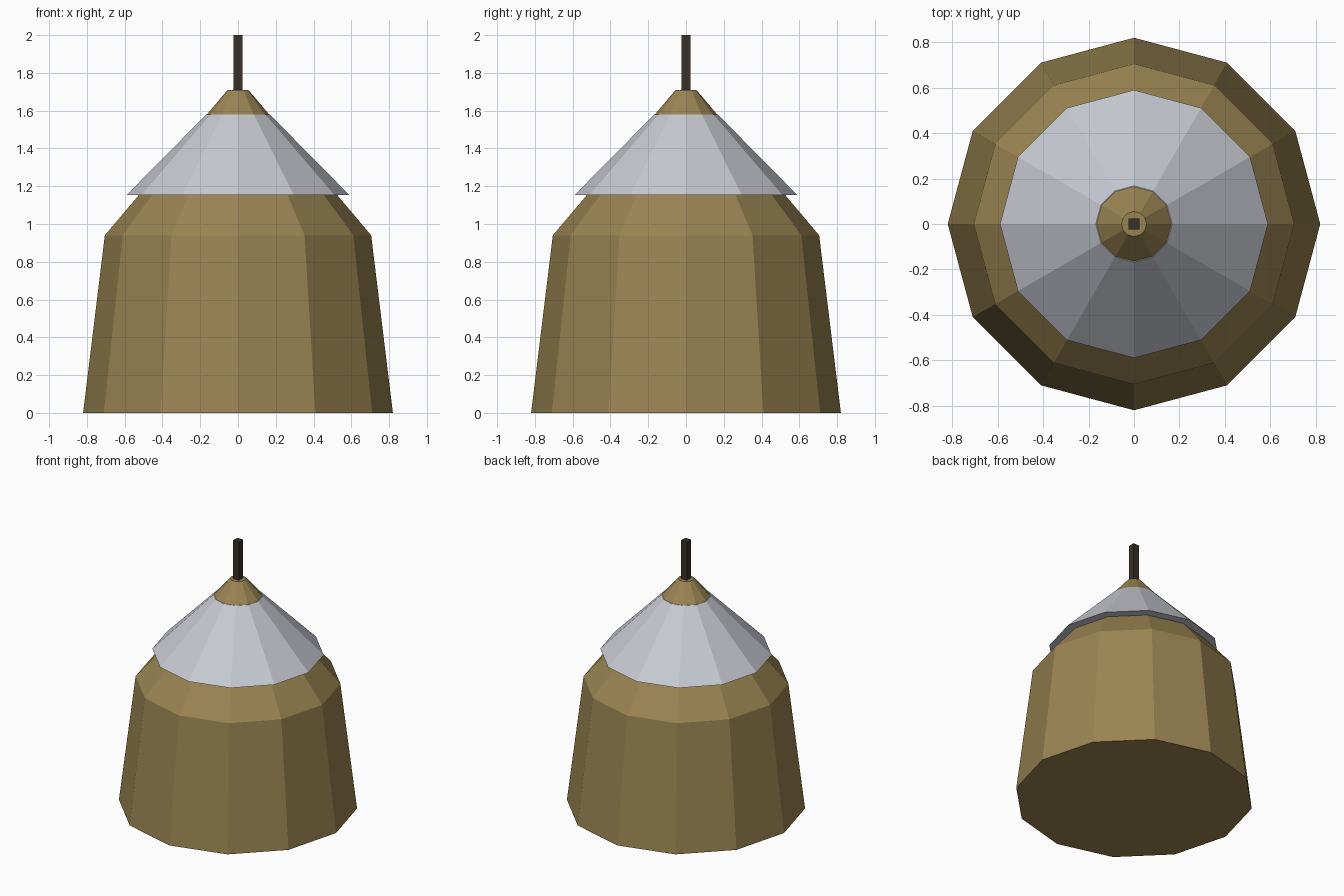
import bpy, bmesh, math

if "Cube" in bpy.data.objects:
    bpy.data.objects.remove(bpy.data.objects["Cube"])

SIDES = 12


def material(name, rgb):
    m = bpy.data.materials.new(name)
    m.diffuse_color = (*rgb, 1.0)
    m.use_nodes = True
    m.node_tree.nodes["Principled BSDF"].inputs["Base Color"].default_value = m.diffuse_color
    return m


def lathe(name, profile, mat, sides=SIDES, phase=0.0):
    """Flat-sided solid from (radius, height) rings, capped at both ends."""
    bm = bmesh.new()
    rings = []
    for r, z in profile:
        angles = [phase + 2 * math.pi * i / sides for i in range(sides)]
        rings.append([bm.verts.new((r * math.cos(a), r * math.sin(a), z)) for a in angles])
    for low, high in zip(rings, rings[1:]):
        for i in range(sides):
            j = (i + 1) % sides
            bm.faces.new((low[i], low[j], high[j], high[i]))
    bm.faces.new(rings[0][::-1])
    bm.faces.new(rings[-1])
    mesh = bpy.data.meshes.new(name)
    bm.to_mesh(mesh)
    bm.free()
    mesh.materials.append(mat)
    obj = bpy.data.objects.new(name, mesh)
    bpy.context.collection.objects.link(obj)
    return obj


tan = material("tan hide", (0.323, 0.231, 0.084))
grey = material("pale grey cloth", (0.578, 0.591, 0.645))
dark = material("dark wood", (0.042, 0.030, 0.021))

# Tapered wall and conical roof in one shell
lathe("tent_body", [(0.82, 0), (0.705, 0.94), (0.055, 1.71)], tan)

# Overhanging roof cover, slightly proud of the roof
lathe("roof_cover", [(0.59, 1.153), (0.168, 1.58)], grey)

# Square centre pole through the top
lathe("centre_pole", [(0.025 * math.sqrt(2), 1.5), (0.025 * math.sqrt(2), 2.0)],
      dark, sides=4, phase=math.pi / 4)
